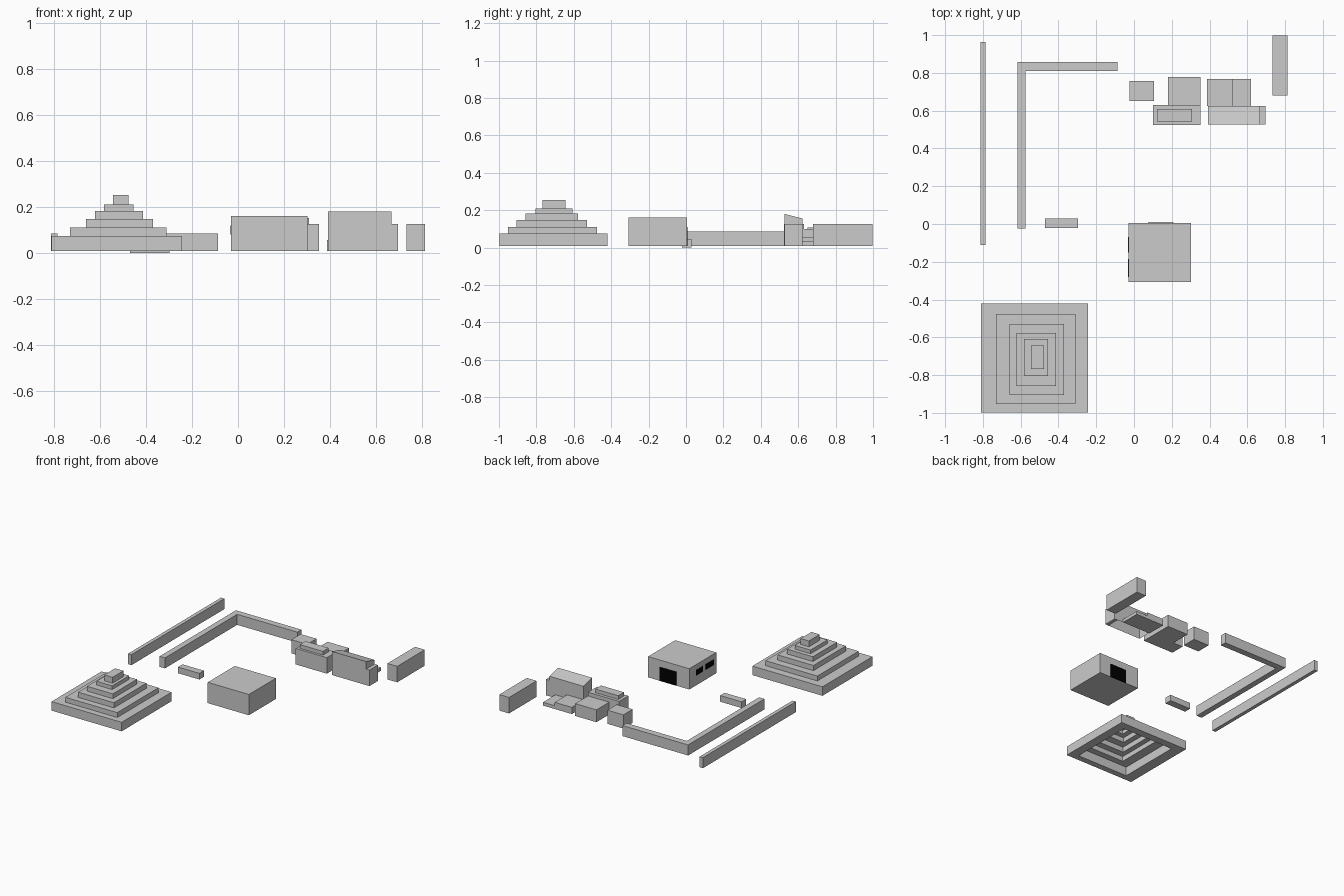
import bpy, bmesh

if "Cube" in bpy.data.objects:
    bpy.data.objects.remove(bpy.data.objects["Cube"])


def rect(x0, x1, y0, y1):
    return [(x0, y0), (x1, y0), (x1, y1), (x0, y1)]


def loft(name, rings, cap_bottom=True, cap_top=True):
    """Join a chain of (outline, height) rings; height may be one value per point."""
    bm = bmesh.new()
    loops = []
    for outline, z in rings:
        zs = z if isinstance(z, list) else [z] * len(outline)
        loops.append([bm.verts.new((x, y, h)) for (x, y), h in zip(outline, zs)])
    for a, b in zip(loops, loops[1:]):
        n = len(a)
        for i in range(n):
            j = (i + 1) % n
            bm.faces.new((a[i], a[j], b[j], b[i]))
    if cap_bottom:
        bm.faces.new(loops[0][::-1])
    if cap_top:
        bm.faces.new(loops[-1])
    bmesh.ops.recalc_face_normals(bm, faces=bm.faces)
    mesh = bpy.data.meshes.new(name)
    bm.to_mesh(mesh)
    bm.free()
    ob = bpy.data.objects.new(name, mesh)
    bpy.context.collection.objects.link(ob)
    return ob


def block(name, x0, x1, y0, y1, z1, z0=0.008):
    r = rect(x0, x1, y0, y1)
    return loft(name, [(r, z0), (r, z1)])


# Stepped pyramid, hollow underneath with stepped inside
tiers = [rect(-0.81, -0.243, -0.997, -0.42), rect(-0.73, -0.31, -0.952, -0.476),
         rect(-0.66, -0.37, -0.905, -0.53), rect(-0.622, -0.413, -0.857, -0.578),
         rect(-0.582, -0.455, -0.804, -0.608), rect(-0.544, -0.477, -0.768, -0.643)]
levels = [0.008, 0.074, 0.11, 0.148, 0.183, 0.21, 0.253]
inside, outside = [], []
for k, t in enumerate(tiers):
    if k:
        inside.append((t, levels[k - 1]))
    if k:
        inside.append((t, levels[k]))
    outside += [(t, levels[k]), (t, levels[k + 1])]
loft("stepped_pyramid", inside[::-1] + outside)

# Main hall with black door and windows
block("hall", -0.03, 0.303, -0.307, 0.005, 0.16)
panels = [block("hall_door", 0.075, 0.21, 0.004, 0.007, 0.11)]
for i, (y0, y1) in enumerate([(-0.15, -0.07), (-0.28, -0.185)]):
    panels.append(block(f"hall_window_{i + 1}", -0.032, -0.029, y0, y1, 0.12, 0.08))
black = bpy.data.materials.new("black")
black.diffuse_color = (0, 0, 0, 1)
black.use_nodes = True
black.node_tree.nodes["Principled BSDF"].inputs["Base Color"].default_value = black.diffuse_color
for p in panels:
    p.data.materials.append(black)

# Boundary walls
block("long_wall", -0.812, -0.785, -0.11, 0.963, 0.085)
corner = [(-0.617, -0.024), (-0.574, -0.024), (-0.574, 0.81),
          (-0.087, 0.81), (-0.087, 0.857), (-0.617, 0.857)]
loft("corner_wall", [(corner, 0.008), (corner, 0.085)])

# Low block and far tower
block("low_block", -0.47, -0.297, -0.022, 0.03, 0.045, 0.0)
block("far_block", 0.733, 0.812, 0.68, 0.998, 0.125)

# Left group of houses
block("small_house", -0.023, 0.105, 0.65, 0.757, 0.108)
block("rear_house", 0.18, 0.352, 0.63, 0.778, 0.098)
base, upper = rect(0.10, 0.352, 0.524, 0.63), rect(0.122, 0.308, 0.542, 0.608)
loft("stepped_house", [(base, 0.008), (base, 0.125), (upper, 0.125), (upper, 0.152)])

# Right group: sloped roof house, open below, with annexes
body = rect(0.392, 0.668, 0.526, 0.624)
loft("sloped_house", [(body, 0.008), (body, [0.18, 0.18, 0.155, 0.155])], cap_bottom=False)
block("side_annex", 0.668, 0.695, 0.526, 0.624, 0.125)
block("rear_annex_high", 0.387, 0.525, 0.624, 0.767, 0.057)
block("rear_annex_low", 0.525, 0.62, 0.624, 0.767, 0.032)
